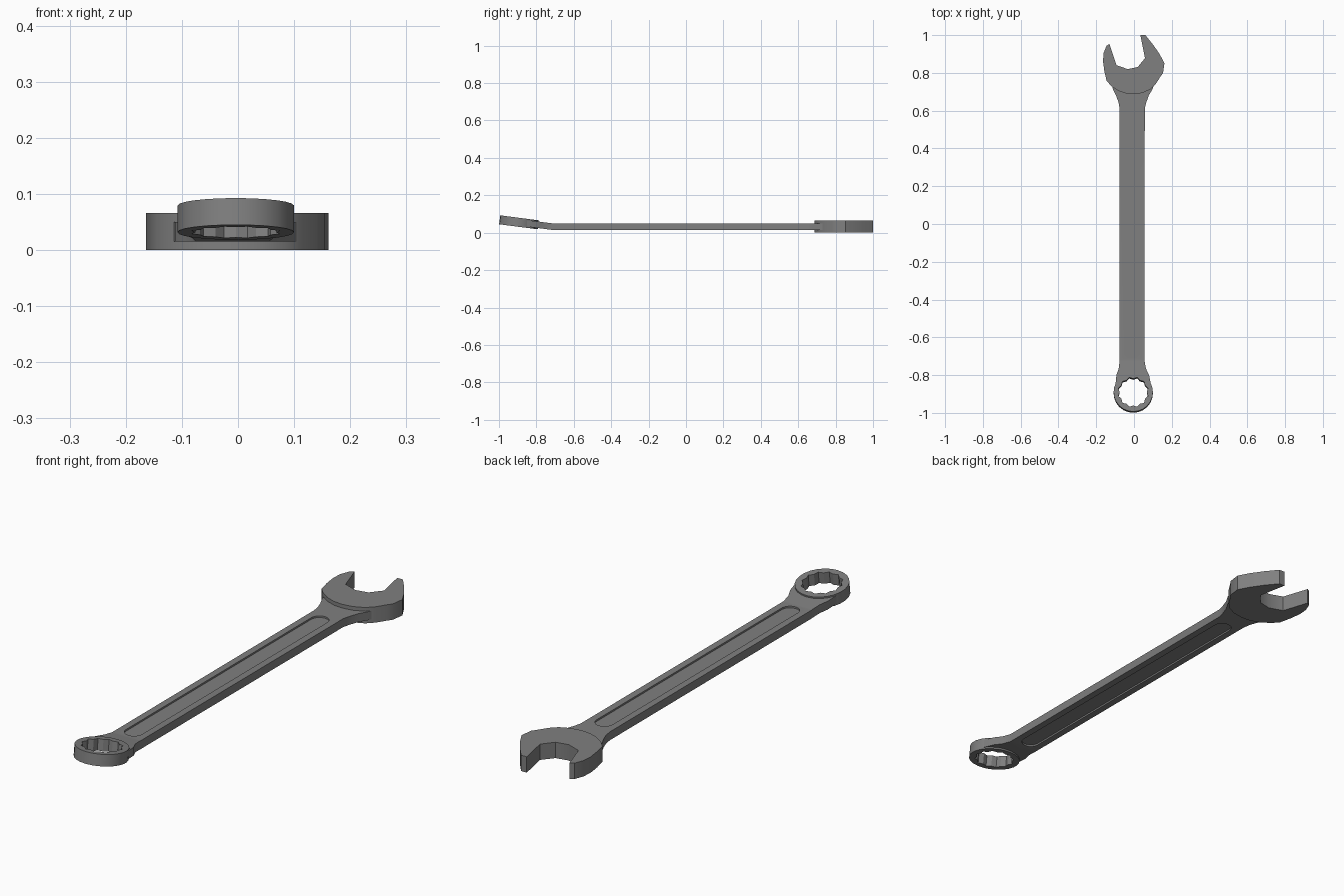
import bpy, bmesh, math
from mathutils import Vector

if "Cube" in bpy.data.objects:
    bpy.data.objects.remove(bpy.data.objects["Cube"])

steel = bpy.data.materials.new("grey steel")
steel.diffuse_color = (0.215, 0.215, 0.215, 1)
steel.use_nodes = True
steel.node_tree.nodes["Principled BSDF"].inputs["Base Color"].default_value = steel.diffuse_color

MID = 0.033            # mid height of the handle
BEND, SLOPE = -0.72, 0.13   # handle bends upward towards the ring
RX, RY = -0.004, -0.893     # ring centre


def finish(name, bm):
    bmesh.ops.recalc_face_normals(bm, faces=bm.faces)
    me = bpy.data.meshes.new(name)
    bm.to_mesh(me)
    bm.free()
    me.materials.append(steel)
    ob = bpy.data.objects.new(name, me)
    bpy.context.collection.objects.link(ob)
    return ob


def prism(bm, pts, z0, z1):
    f = bm.faces.new([bm.verts.new((x, y, z0)) for x, y in pts])
    r = bmesh.ops.extrude_face_region(bm, geom=[f], use_keep_orig=True)
    vs = [v for v in r["geom"] if isinstance(v, bmesh.types.BMVert)]
    bmesh.ops.translate(bm, verts=vs, vec=(0, 0, z1 - z0))


def smooth(ob, deg=32):
    bpy.ops.object.select_all(action='DESELECT')
    ob.select_set(True)
    bpy.context.view_layer.objects.active = ob
    bpy.ops.object.shade_smooth_by_angle(angle=math.radians(deg))


def arc(cx, cy, r, a0, a1, n):
    return [(cx + r * math.cos(math.radians(a0 + (a1 - a0) * i / n)),
             cy + r * math.sin(math.radians(a0 + (a1 - a0) * i / n))) for i in range(n + 1)]


# open-ended head, thicker than the handle
head = [(0.034, 1.0), (0.06, 1.0), (0.103, 0.947), (0.135, 0.90), (0.161, 0.852),
        (0.154, 0.80), (0.14, 0.78), (0.114, 0.74), (0.087, 0.713), (0.045, 0.694),
        (0.0, 0.687), (-0.04, 0.69), (-0.08, 0.704), (-0.119, 0.73), (-0.145, 0.757),
        (-0.157, 0.81), (-0.164, 0.862), (-0.161, 0.905), (-0.146, 0.943), (-0.13, 0.953),
        (-0.093, 0.841), (-0.034, 0.82), (0.02, 0.831), (0.058, 0.878)]
bm = bmesh.new()
prism(bm, head, 0.0, 0.066)
smooth(finish("open_jaw", bm))

# handle with flared ends
right = [(0.056, -0.725), (0.057, 0.61), (0.064, 0.64), (0.078, 0.68), (0.098, 0.714), (0.112, 0.75)]
left = [(-0.118, 0.75), (-0.112, 0.714), (-0.094, 0.677), (-0.082, 0.645), (-0.076, 0.61), (-0.076, -0.725)]
neck_l = [(-0.081, -0.765), (-0.093, -0.80), (-0.098, -0.85)]
neck_r = [(0.090, -0.85), (0.080, -0.80), (0.063, -0.765)]
inner = arc(RX, RY, 0.09, 150, 30, 8)
bm = bmesh.new()
prism(bm, right + left + neck_l + inner + neck_r, MID - 0.0175, MID + 0.0175)
bmesh.ops.bisect_plane(bm, geom=bm.verts[:] + bm.edges[:] + bm.faces[:],
                       plane_co=(0, BEND, 0), plane_no=(0, 1, 0))
for v in bm.verts:
    if v.co.y < BEND:
        v.co.z += (BEND - v.co.y) * SLOPE
handle = finish("handle", bm)

# long rounded recess on both faces of the handle
slot = arc(-0.01, 0.55, 0.037, 0, 180, 10) + arc(-0.01, -0.67, 0.037, 180, 360, 10)
bm = bmesh.new()
for s in (-1, 1):
    prism(bm, slot, MID + s * 0.0105, MID + s * 0.04)
cutter = finish("recess_cutter", bm)
cutter.hide_render = True
mod = handle.modifiers.new("recess", 'BOOLEAN')
mod.operation, mod.solver, mod.object = 'DIFFERENCE', 'EXACT', cutter
bpy.context.view_layer.objects.active = handle
bpy.ops.object.modifier_apply(modifier=mod.name)
bpy.data.objects.remove(cutter)
smooth(handle)

# tilted twelve-point ring
N = 24
bm = bmesh.new()
loops = []
tilt = math.atan(SLOPE)
rz = MID + (BEND - RY) * SLOPE
for z, outer in ((-0.024, True), (0.024, True), (0.024, False), (-0.024, False)):
    row = []
    for i in range(N):
        a = 2 * math.pi * i / N
        r = 0.104 if outer else (0.081 if i % 2 else 0.072)
        x, y = r * math.cos(a), r * math.sin(a)
        row.append(bm.verts.new((RX + x, RY + y * math.cos(tilt) + z * math.sin(tilt),
                                 rz - y * math.sin(tilt) + z * math.cos(tilt))))
    loops.append(row)
for k in range(4):
    a, b = loops[k], loops[(k + 1) % 4]
    for i in range(N):
        j = (i + 1) % N
        bm.faces.new((a[i], a[j], b[j], b[i]))
smooth(finish("box_ring", bm), 25)
